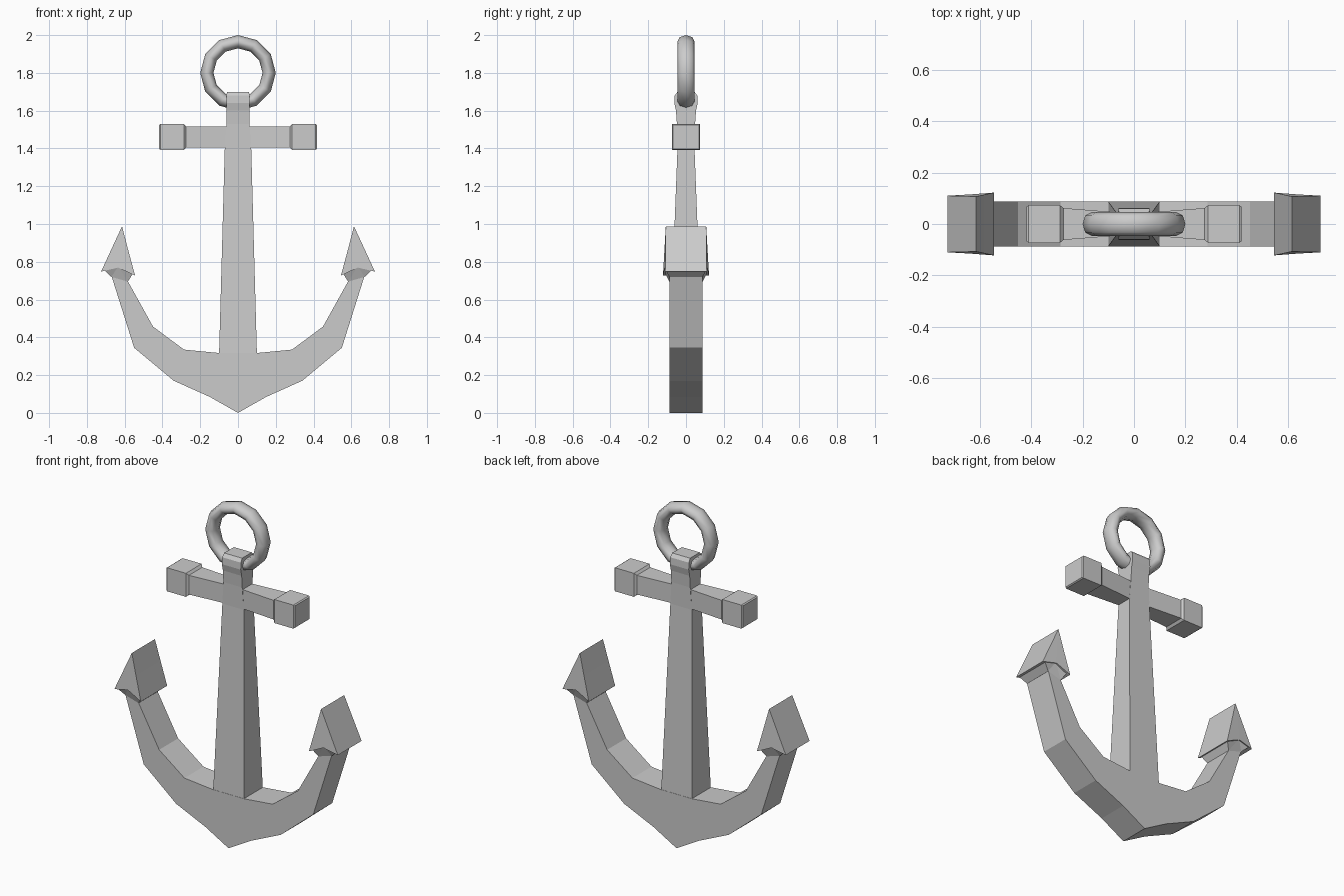
import bpy, bmesh, math

if "Cube" in bpy.data.objects:
    bpy.data.objects.remove(bpy.data.objects["Cube"])


def finish(name, bm):
    bmesh.ops.recalc_face_normals(bm, faces=bm.faces)
    mesh = bpy.data.meshes.new(name)
    bm.to_mesh(mesh)
    bm.free()
    ob = bpy.data.objects.new(name, mesh)
    bpy.context.collection.objects.link(ob)
    return ob


def bridge(name, rings):
    """Skin a list of equal-length rings and cap both ends."""
    bm = bmesh.new()
    vs = [[bm.verts.new(p) for p in r] for r in rings]
    n = len(rings[0])
    for a, b in zip(vs, vs[1:]):
        for i in range(n):
            j = (i + 1) % n
            bm.faces.new((a[i], a[j], b[j], b[i]))
    caps = [bm.faces.new(vs[0]), bm.faces.new(vs[-1])]
    bmesh.ops.triangulate(bm, faces=[f for f in caps if len(f.verts) > 4])
    return finish(name, bm)


def prism(name, pts, side=1):
    """Outline points (x, z, half depth) carried from front to back."""
    return bridge(name, [[(side * x, s * y, z) for x, z, y in pts] for s in (-1, 1)])


SQ = ((-1, -1), (1, -1), (1, 1), (-1, 1))

# Shank: tapered square bar, flaring at the top into the eye for the ring
shank = [(0.28, 0.101, 0.088), (1.40, 0.07, 0.045), (1.53, 0.061, 0.048),
         (1.60, 0.061, 0.053), (1.64, 0.061, 0.062), (1.68, 0.061, 0.06), (1.70, 0.058, 0.045)]
bridge("shank", [[(a * hx, b * hy, z) for a, b in SQ] for z, hx, hy in shank])

# Stock: crossbar with square end blocks
half = [(0.06, 0.045, 0.056), (0.275, 0.062, 0.056), (0.287, 0.073, 0.069),
        (0.41, 0.073, 0.069), (0.417, 0.068, 0.064)]
stock = [(-x, y, z) for x, y, z in reversed(half)] + half
bridge("stock", [[(x, a * hy, 1.461 + b * hz) for a, b in SQ] for x, hy, hz in stock])

# Arms: one crescent with a pointed crown
D = 0.088
right = [(0.15, 0.085), (0.34, 0.17), (0.55, 0.345), (0.67, 0.725), (0.585, 0.70),
         (0.45, 0.457), (0.286, 0.335), (0.10, 0.317)]
outline = [(0, 0)] + right + [(-x, z) for x, z in reversed(right)]
prism("arms", [(x, z, D) for x, z in outline])

# Flukes with a flared collar underneath
fluke = [(0.725, 0.748, 0.11), (0.635, 0.769, 0.115), (0.545, 0.727, 0.122),
         (0.582, 0.865, 0.114), (0.614, 0.988, 0.107)]
collar = [(0.67, 0.72, D), (0.705, 0.752, 0.105), (0.635, 0.775, 0.112),
          (0.558, 0.735, 0.108), (0.583, 0.695, D)]
for side, tag in ((1, "right"), (-1, "left")):
    prism("fluke_" + tag, fluke, side)
    prism("fluke_collar_" + tag, collar, side)

# Ring through the eye
bpy.ops.mesh.primitive_torus_add(major_segments=12, minor_segments=8, major_radius=0.165,
                                 minor_radius=0.035, location=(0, 0, 1.8),
                                 rotation=(math.pi / 2, 0, 0))
ring = bpy.context.object
ring.name = "ring"
ring.scale = (1, 1, 1.32)
bpy.ops.object.shade_smooth_by_angle(angle=math.radians(60))
